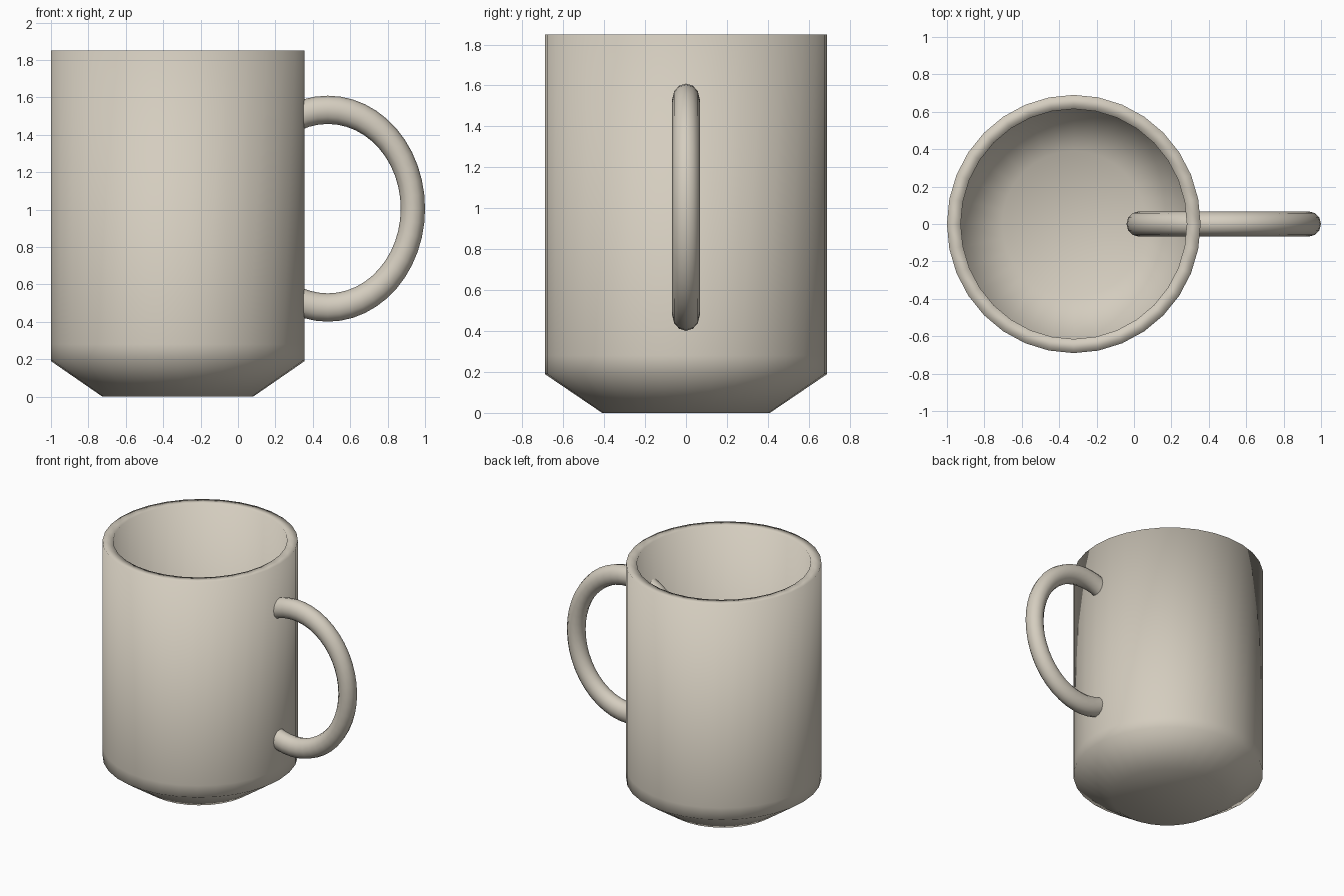
import bpy, bmesh, math

if "Cube" in bpy.data.objects:
    bpy.data.objects.remove(bpy.data.objects["Cube"])

# one warm off-white ceramic colour
mat = bpy.data.materials.new("warm_ceramic")
mat.diffuse_color = (0.66, 0.61, 0.52, 1)
mat.use_nodes = True
mat.node_tree.nodes["Principled BSDF"].inputs["Base Color"].default_value = mat.diffuse_color

SIDES = 32
CX, SX = -0.322, 0.983   # cup centre and slight squash in x

# cup: outer wall from the foot up, over the rim, down the inside to the floor
profile = [(0.41, 0.0), (0.69, 0.19), (0.69, 0.28), (0.69, 1.85),
           (0.615, 1.85), (0.615, 0.28), (0.615, 0.23), (0.39, 0.075)]
bm = bmesh.new()
rings = []
for r, z in profile:
    ring = []
    for i in range(SIDES):
        a = 2 * math.pi * i / SIDES
        ring.append(bm.verts.new((CX + SX * r * math.cos(a), r * math.sin(a), z)))
    rings.append(ring)
for lo, hi in zip(rings, rings[1:]):
    for i in range(SIDES):
        j = (i + 1) % SIDES
        bm.faces.new((lo[i], lo[j], hi[j], hi[i]))
bm.faces.new(rings[0][::-1])   # underside
bm.faces.new(rings[-1])        # inner floor
bmesh.ops.recalc_face_normals(bm, faces=bm.faces[:])
for f in bm.faces:
    f.smooth = True
mesh = bpy.data.meshes.new("cup")
bm.to_mesh(mesh)
bm.free()
cup = bpy.data.objects.new("cup", mesh)
bpy.context.collection.objects.link(cup)
mesh.materials.append(mat)

# handle: a full oval ring passing through the cup wall
bpy.ops.mesh.primitive_torus_add(major_segments=48, minor_segments=12,
                                 major_radius=0.5285, minor_radius=0.0755,
                                 location=(0.48, 0, 1.005),
                                 rotation=(math.pi / 2, 0, 0))
handle = bpy.context.object
handle.name = "handle"
handle.scale = (0.861, 1, 0.89)
handle.data.materials.append(mat)
bpy.ops.object.shade_smooth()
